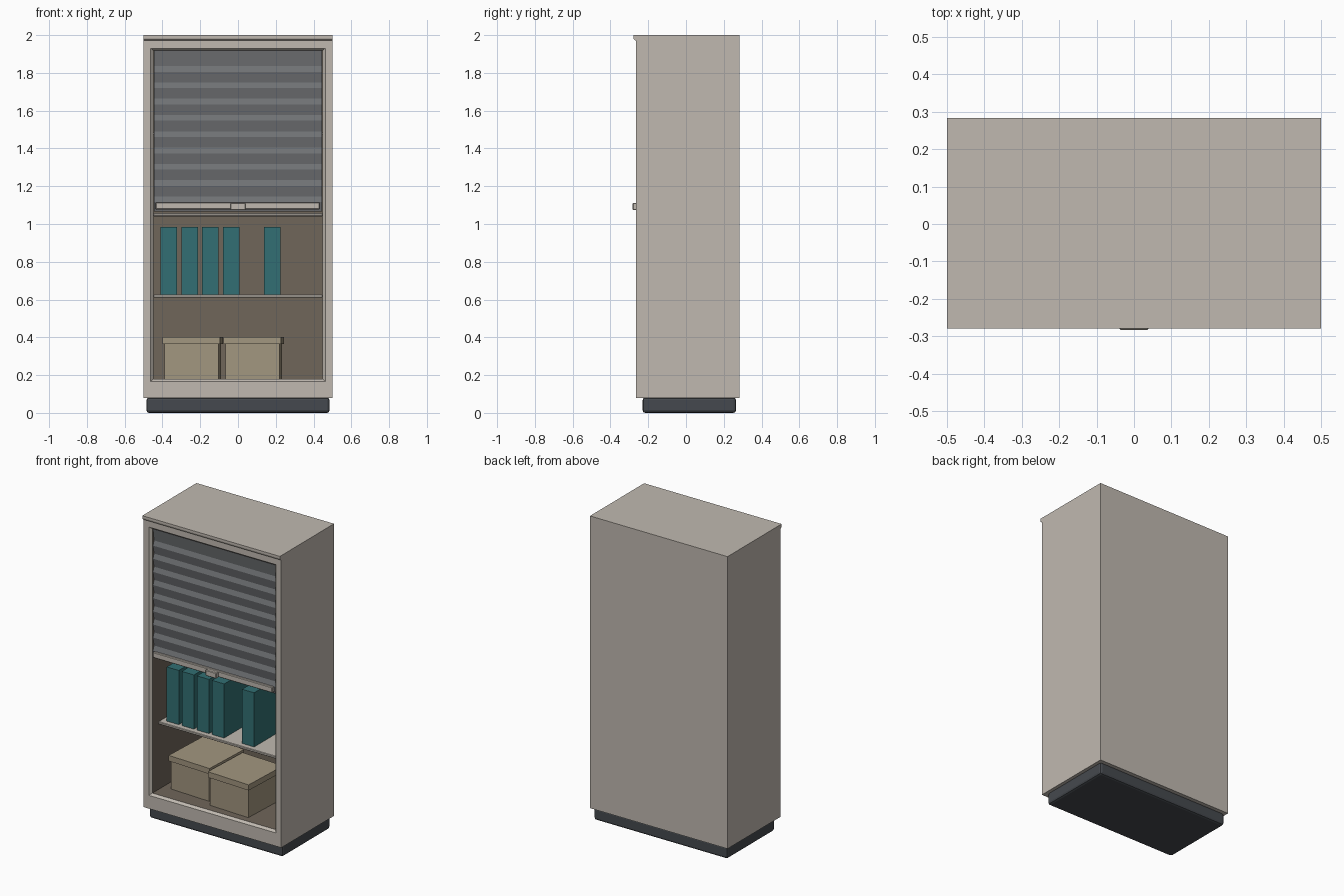
import bpy, bmesh, math
from mathutils import Matrix, Vector

if "Cube" in bpy.data.objects:
    bpy.data.objects.remove(bpy.data.objects["Cube"])


def material(name, hexcode):
    def lin(c):
        return c / 12.92 if c <= 0.04045 else ((c + 0.055) / 1.055) ** 2.4
    m = bpy.data.materials.new(name)
    m.diffuse_color = [lin(int(hexcode[i:i + 2], 16) / 255) for i in (0, 2, 4)] + [1]
    m.use_nodes = True
    m.node_tree.nodes["Principled BSDF"].inputs["Base Color"].default_value = m.diffuse_color
    return m


SHELL = material("warm_grey_shell", "c0b9b0")
INSIDE = material("brown_interior", "70665a")
SLAT = material("slate_grey_slats", "707275")
PLINTH = material("charcoal_plinth", "45494e")
TEAL = material("teal_binders", "326f73")
CARD = material("cardboard_tan", "a2967f")


def finish(name, bm, *mats):
    bmesh.ops.recalc_face_normals(bm, faces=bm.faces)
    me = bpy.data.meshes.new(name)
    bm.to_mesh(me)
    bm.free()
    for m in mats:
        me.materials.append(m)
    ob = bpy.data.objects.new(name, me)
    bpy.context.collection.objects.link(ob)
    return ob


def box(name, x, y, z, mat, bevel=0, segments=1, turn=0):
    """Box from (min, max) pairs, optionally bevelled and turned about its own z axis."""
    bm = bmesh.new()
    size = Vector((x[1] - x[0], y[1] - y[0], z[1] - z[0]))
    mid = Vector((sum(x) / 2, sum(y) / 2, sum(z) / 2))
    bmesh.ops.create_cube(bm, size=1, matrix=Matrix.Diagonal((*size, 1)))
    if bevel:
        bmesh.ops.bevel(bm, geom=bm.edges[:], offset=bevel, segments=segments,
                        profile=0.5, affect='EDGES')
    bm.transform(Matrix.Translation(mid) @ Matrix.Rotation(math.radians(turn), 4, 'Z'))
    return finish(name, bm, mat)


def extrude_x(name, profile, half, mat):
    """Closed (y, z) profile extruded between x = -half and half."""
    bm = bmesh.new()
    face = bm.faces.new([bm.verts.new((-half, y, z)) for y, z in profile])
    res = bmesh.ops.extrude_face_region(bm, geom=[face])
    verts = [g for g in res["geom"] if isinstance(g, bmesh.types.BMVert)]
    bmesh.ops.translate(bm, verts=verts, vec=(2 * half, 0, 0))
    return finish(name, bm, mat)


# Cabinet shell: rectangular rings from the back, round the front frame, into the cavity
bm = bmesh.new()
rings = []
for half, z0, z1, y in ((0.5, 0.08, 2.0, 0.283), (0.5, 0.08, 2.0, -0.265),
                        (0.462, 0.167, 1.93, -0.265), (0.447, 0.18, 1.918, -0.25),
                        (0.447, 0.18, 1.918, 0.265)):
    rings.append([bm.verts.new((sx * half, y, z))
                  for sx, z in ((-1, z0), (1, z0), (1, z1), (-1, z1))])
for n, (a, b) in enumerate(zip(rings, rings[1:])):
    for i in range(4):
        j = (i + 1) % 4
        bm.faces.new((a[i], a[j], b[j], b[i])).material_index = int(n == 3)
bm.faces.new(rings[0])
bm.faces.new(rings[-1]).material_index = 1
finish("cabinet_shell", bm, SHELL, INSIDE)

# Rounded lip along the top front edge
extrude_x("top_lip", [(-0.264, 1.972), (-0.271, 1.973), (-0.277, 1.979), (-0.279, 1.986),
                      (-0.279, 2.0), (-0.264, 2.0)], 0.5, SHELL)

# Recessed plinth
box("plinth", (-0.485, 0.485), (-0.23, 0.265), (0, 0.081), PLINTH, 0.014, 2)

# Roller shutter: zigzag of tall slats and short sloping ledges
pitch, back, front = 0.0863, -0.236, -0.247
profile = [(-0.222, 1.918), (front, 1.918)]
for k in range(9):
    top = 1.836 - k * pitch
    profile += [(back, top), (front, top - 0.03)]
profile += [(back, 1.065), (-0.222, 1.065)]
extrude_x("roller_shutter", profile, 0.445, SLAT)

# Shutter pull bar and handle
box("shutter_bar", (-0.436, 0.432), (-0.262, -0.23), (1.077, 1.115), SHELL, 0.004)
box("shutter_handle", (-0.04, 0.04), (-0.283, -0.258), (1.073, 1.112), SHELL, 0.004)

# Shelves
for i in range(3):
    z = 0.611 + i * 0.43
    box(f"shelf_{i + 1}", (-0.447, 0.447), (-0.19, 0.265), (z, z + 0.016), SHELL, 0.003)

# Binders standing on the lowest shelf
for i, x in enumerate((-0.41, -0.3, -0.19, -0.08, 0.138)):
    box(f"binder_{i + 1}", (x, x + 0.088), (-0.155, 0.155), (0.627, 0.983), TEAL)

# Storage boxes with overlapping lids, slightly turned on the cabinet floor
for i, (x, y) in enumerate(((-0.24, 0.015), (0.083, -0.04))):
    box(f"storage_box_{i + 1}", (x - 0.143, x + 0.143), (y - 0.16, y + 0.16),
        (0.18, 0.38), CARD, turn=-2.5)
    box(f"storage_box_lid_{i + 1}", (x - 0.153, x + 0.153), (y - 0.17, y + 0.17),
        (0.365, 0.402), CARD, turn=-2.5)
